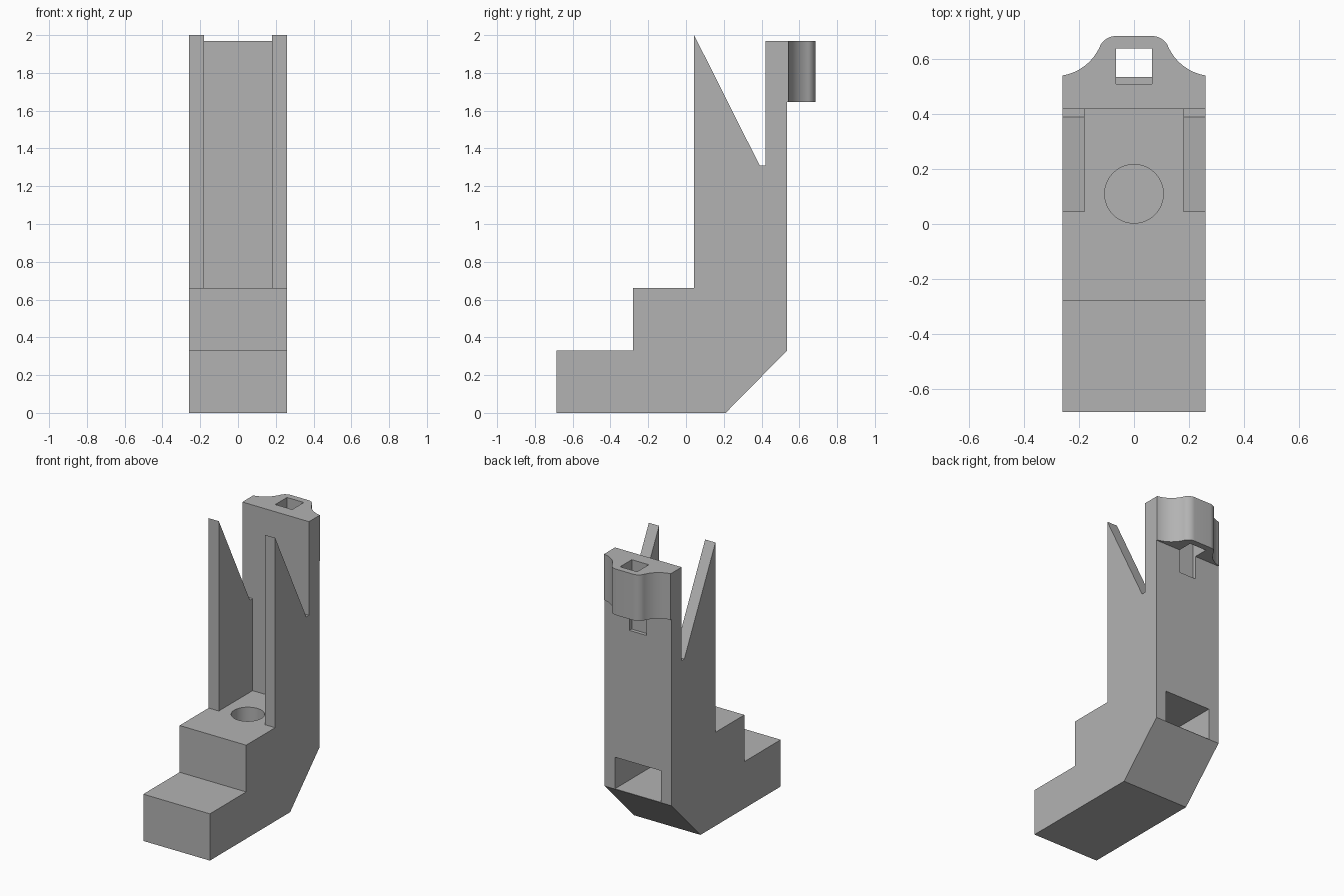
import bpy, bmesh
from math import cos, sin, radians
from mathutils import Vector

default = bpy.data.objects.get("Cube")
if default:
    bpy.data.objects.remove(default, do_unlink=True)

# Plain grey material
grey = bpy.data.materials.new("plain grey")
grey.use_nodes = True
colour = (0.45, 0.45, 0.45, 1)
grey.diffuse_color = colour
grey.node_tree.nodes["Principled BSDF"].inputs["Base Color"].default_value = colour


def prism(name, base, push):
    """Extrude a closed outline of 3D points along a vector."""
    bm = bmesh.new()
    face = bm.faces.new([bm.verts.new(p) for p in base])
    moved = bmesh.ops.extrude_face_region(bm, geom=[face])["geom"]
    bmesh.ops.translate(bm, vec=Vector(push),
                        verts=[v for v in moved if isinstance(v, bmesh.types.BMVert)])
    bmesh.ops.recalc_face_normals(bm, faces=bm.faces)
    mesh = bpy.data.meshes.new(name)
    bm.to_mesh(mesh)
    bm.free()
    mesh.materials.append(grey)
    obj = bpy.data.objects.new(name, mesh)
    bpy.context.collection.objects.link(obj)
    return obj


def box(name, x, y0, y1, z0, z1):
    """Box centred on x = 0 with half width x."""
    base = [(-x, y0, z0), (x, y0, z0), (x, y1, z0), (-x, y1, z0)]
    return prism(name, base, (0, 0, z1 - z0))


def arc(cx, cy, r, a0, a1, n):
    angles = [radians(a0 + (a1 - a0) * i / n) for i in range(n + 1)]
    return [(cx + r * cos(a), cy + r * sin(a)) for a in angles]


def combine(target, tool, operation):
    """Apply a boolean and remove the tool object."""
    mod = target.modifiers.new(tool.name, "BOOLEAN")
    mod.operation, mod.solver, mod.object = operation, "EXACT", tool
    bpy.context.view_layer.update()
    graph = bpy.context.evaluated_depsgraph_get()
    mesh = bpy.data.meshes.new_from_object(target.evaluated_get(graph))
    target.modifiers.clear()
    target.data = mesh
    bpy.data.objects.remove(tool, do_unlink=True)


W = 0.26        # half width of the body
INNER = 0.18    # half width of the channel and the pocket
BACK = 0.535    # rear face
STEP = 0.66     # top of the upper step

# Stepped body with pointed side walls and a tall back
profile = [(-0.685, 0), (0.21, 0), (BACK, 0.33), (BACK, 1.97), (0.42, 1.97),
           (0.42, 1.31), (0.39, 1.31), (0.043, 2.0), (0.043, STEP),
           (-0.28, STEP), (-0.28, 0.33), (-0.685, 0.33)]
body = prism("stepped_stand", [(-W, y, z) for y, z in profile], (2 * W, 0, 0))

# Channel between the side walls
combine(body, box("channel", INNER, -0.1, 0.42, STEP, 2.2), "DIFFERENCE")

# Rounded lug at the top of the back
half = arc(0.29, 0.72, 0.181, 260.5, 204.4, 14) + arc(0.066, 0.62, 0.065, 24.4, 90, 10)[1:]
half[0] = (W, half[0][1])
outline = [(W, 0.48)] + half
outline += [(-x, y) for x, y in reversed(outline)]
lug = prism("lug", [(x, y, 1.645) for x, y in outline], (0, 0, 0.325))
combine(body, lug, "UNION")

# Square slot through the lug, notched into the back
combine(body, box("slot", 0.066, 0.51, 0.64, 1.48, 2.2), "DIFFERENCE")

# Pocket in the rear, open to the round hole in the upper step
combine(body, box("pocket", INNER, -0.07, 0.7, 0.332, 0.555), "DIFFERENCE")
ring = arc(0, 0.11, 0.107, 0, 360, 48)[:-1]
hole = prism("round_hole", [(x, y, 0.45) for x, y in ring], (0, 0, 0.4))
combine(body, hole, "DIFFERENCE")

# Smooth curved walls, keep sharp edges
bpy.ops.object.select_all(action="DESELECT")
body.select_set(True)
bpy.context.view_layer.objects.active = body
bpy.ops.object.shade_smooth_by_angle(angle=radians(30))
